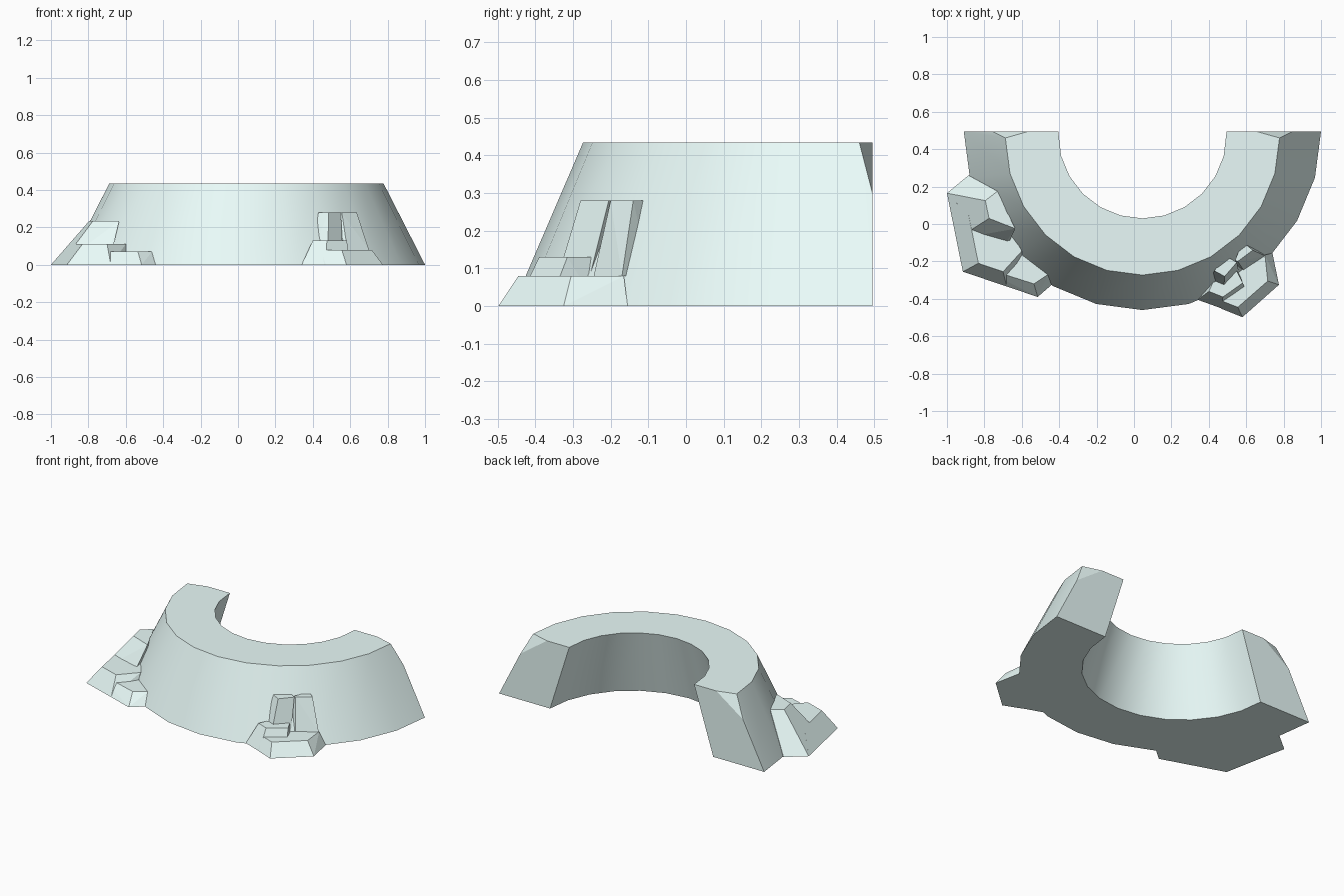
import bpy, bmesh, math

if "Cube" in bpy.data.objects:
    bpy.data.objects.remove(bpy.data.objects["Cube"])

CX = 0.045      # centre of the half ring
STEPS = 12      # 15 degree segments over the half circle

stone = bpy.data.materials.new("pale_stone")
stone.diffuse_color = (0.82, 0.97, 0.95, 1)
stone.use_nodes = True
stone.node_tree.nodes["Principled BSDF"].inputs["Base Color"].default_value = stone.diffuse_color


def make_object(name, bm):
    bmesh.ops.recalc_face_normals(bm, faces=bm.faces)
    mesh = bpy.data.meshes.new(name)
    bm.to_mesh(mesh)
    bm.free()
    mesh.materials.append(stone)
    ob = bpy.data.objects.new(name, mesh)
    ob.location.y = -0.005
    bpy.context.collection.objects.link(ob)
    return ob


def block(name, *layers):
    """Convex faceted block from (z, [(x, y), ...]) layers."""
    bm = bmesh.new()
    for z, pts in layers:
        for x, y in pts:
            bm.verts.new((x, y, z))
    bmesh.ops.convex_hull(bm, input=bm.verts)
    loose = [v for v in bm.verts if not v.link_faces]
    bmesh.ops.delete(bm, geom=loose, context='VERTS')
    bmesh.ops.dissolve_limit(bm, angle_limit=math.radians(3),
                             verts=bm.verts, edges=bm.edges)
    return make_object(name, bm)


# Half ring with leaning walls: radius, centre y, height of each rim
bm = bmesh.new()
rims = [(0.955, 0.5, 0), (0.733, 0.465, 0.435), (0.45, 0.485, 0.435), (0.588, 0.5, 0)]
rings = []
for r, cy, z in rims:
    ring = []
    for i in range(STEPS + 1):
        a = math.pi + math.pi * i / STEPS
        y = cy + r * math.sin(a)
        if r == 0.45 and i in (0, STEPS):
            y = 0.5
        ring.append(bm.verts.new((CX + r * math.cos(a), y, z)))
    rings.append(ring)
for a, b in zip(rings, rings[1:] + rings[:1]):
    for i in range(STEPS):
        bm.faces.new((a[i], a[i + 1], b[i + 1], b[i]))
# Flat ends with a clipped upper outer corner
for i, s in ((0, -1), (STEPS, 1)):
    on_top = bm.verts.new((CX + s * 0.61, 0.5, 0.435))
    on_side = bm.verts.new((CX + s * 0.802, 0.5, 0.3))
    out_low, out_top, in_top, in_low = (ring[i] for ring in rings)
    bm.faces.new((out_low, on_side, on_top, in_top, in_low))
    bm.faces.new((on_side, out_top, on_top))
    bm.faces.new((out_low, out_top, on_side))
    bm.faces.new((out_top, in_top, on_top))
ring_ob = make_object("half_ring_wall", bm)
bpy.context.view_layer.objects.active = ring_ob
ring_ob.select_set(True)
bpy.ops.object.shade_smooth_by_angle(angle=math.radians(25))

# Right outcrop: low base, side step, tall prong and shallow panel
block("right_base",
      (0, [(0.36, -0.385), (0.47, -0.449), (0.58, -0.493), (0.775, -0.32), (0.74, -0.15), (0.55, -0.2)]),
      (0.08, [(0.44, -0.395), (0.555, -0.44), (0.715, -0.30), (0.70, -0.16), (0.55, -0.2)]))
block("right_side_step",
      (0, [(0.34, -0.40), (0.47, -0.447), (0.60, -0.36), (0.55, -0.23), (0.45, -0.25)]),
      (0.13, [(0.40, -0.355), (0.475, -0.385), (0.582, -0.31), (0.54, -0.23), (0.45, -0.25)]))
block("right_prong",
      (0.08, [(0.40, -0.30), (0.48, -0.335), (0.56, -0.25), (0.48, -0.2)]),
      (0.28, [(0.43, -0.245), (0.485, -0.275), (0.55, -0.2), (0.48, -0.16)]))
block("right_panel",
      (0.08, [(0.55, -0.23), (0.585, -0.24), (0.70, -0.165), (0.62, -0.09)]),
      (0.28, [(0.54, -0.19), (0.555, -0.195), (0.635, -0.135), (0.58, -0.09)]))

# Left outcrop: low step, middle shelf and tall buttress on one sloping side
block("left_low_step",
      (0, [(-0.915, -0.25), (-0.515, -0.385), (-0.44, -0.32), (-0.6, -0.12)]),
      (0.07, [(-0.85, -0.215), (-0.535, -0.315), (-0.46, -0.265), (-0.6, -0.12)]))
block("left_shelf",
      (0, [(-1.0, 0.17), (-0.915, -0.25), (-0.68, -0.329), (-0.60, -0.2), (-0.7, 0.1)]),
      (0.11, [(-0.884, 0.05), (-0.832, -0.205), (-0.70, -0.25), (-0.60, -0.14), (-0.7, 0.05)]))
block("left_buttress",
      (0, [(-1.0, 0.17), (-0.95, -0.077), (-0.69, -0.14), (-0.885, 0.265), (-0.75, 0.2)]),
      (0.11, [(-0.87, -0.015), (-0.68, -0.085)]),
      (0.235, [(-0.775, 0.035), (-0.635, -0.02), (-0.795, 0.13), (-0.73, 0.18)]))
